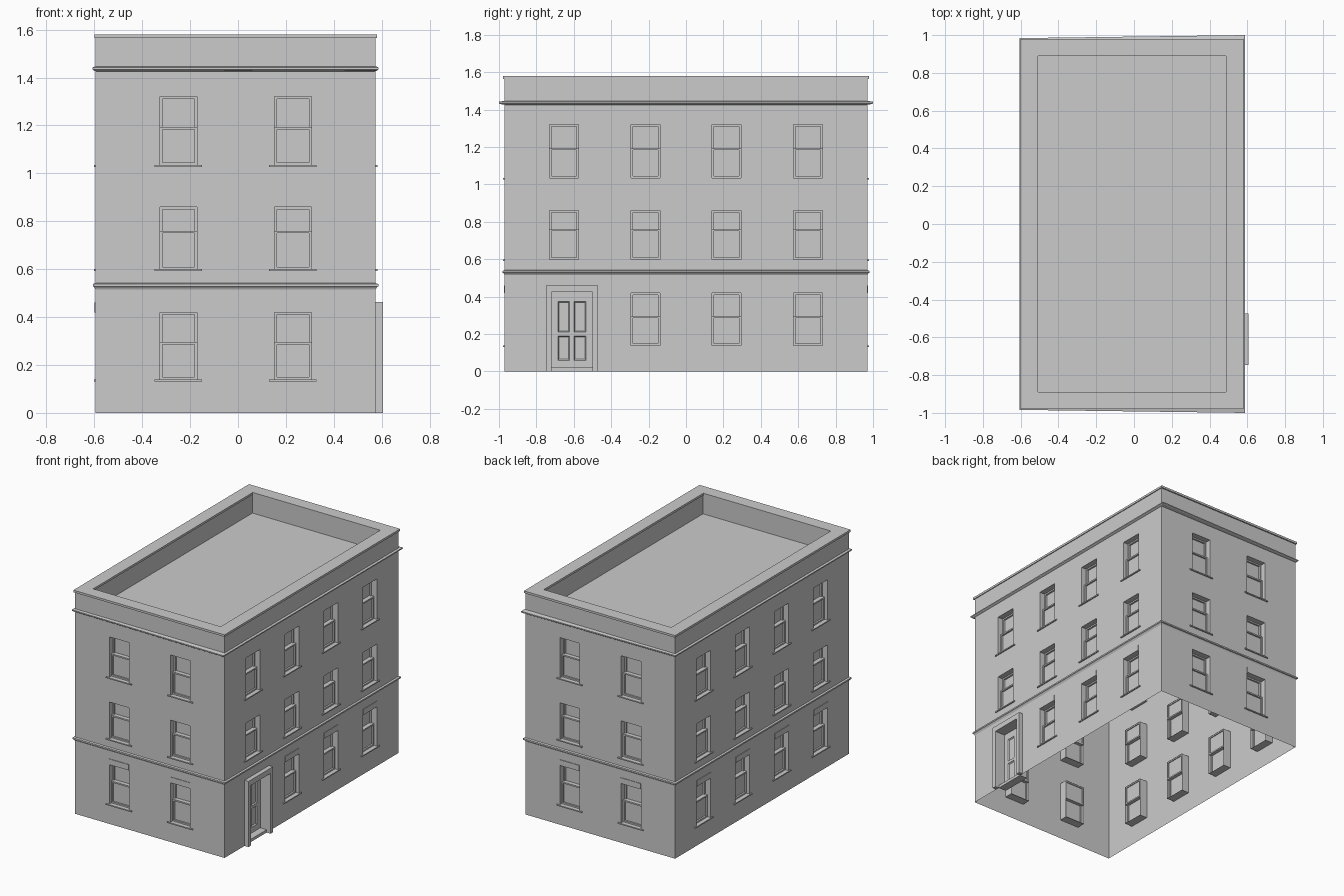
import bpy, bmesh
from math import radians
from mathutils import Matrix, Vector

if "Cube" in bpy.data.objects:
    bpy.data.objects.remove(bpy.data.objects["Cube"])

CX, HX, HY = -0.01, 0.584, 0.97          # body centre x and half sizes
TOP = 1.565
FLOORS = [(0.14, 0.29, 0.42), (0.60, 0.755, 0.86), (1.035, 1.188, 1.32)]  # sill, meeting rail, head
HW = 0.077                               # half window width
DEPTH = 0.06                             # window reveal depth


def finish(name, bm, matrix=Matrix(), recalc=False):
    bmesh.ops.remove_doubles(bm, verts=bm.verts, dist=1e-5)
    if recalc:
        bmesh.ops.recalc_face_normals(bm, faces=bm.faces)
    me = bpy.data.meshes.new(name)
    bm.to_mesh(me)
    bm.free()
    ob = bpy.data.objects.new(name, me)
    ob.matrix_world = matrix
    bpy.context.collection.objects.link(ob)
    return ob


def quad(bm, *pts):
    bm.faces.new([bm.verts.new(p) for p in pts])


def box(bm, x0, x1, y0, y1, z0, z1):
    m = Matrix.Translation(((x0 + x1) / 2, (y0 + y1) / 2, (z0 + z1) / 2)) \
        @ Matrix.Diagonal((x1 - x0, y1 - y0, z1 - z0, 1))
    bmesh.ops.create_cube(bm, size=1, matrix=m)


def frame(bm, x0, x1, z0, z1, y0, y1, t):
    # four bars around a rectangular opening
    box(bm, x0, x0 + t, y0, y1, z0, z1)
    box(bm, x1 - t, x1, y0, y1, z0, z1)
    box(bm, x0 + t, x1 - t, y0, y1, z0, z0 + t)
    box(bm, x0 + t, x1 - t, y0, y1, z1 - t, z1)


def reveal(bm, x0, x1, z0, z1, d):
    # opening sides running inward from the wall face
    c = [(x0, z0), (x1, z0), (x1, z1), (x0, z1)]
    for (ax, az), (bx, bz) in zip(c, c[1:] + c[:1]):
        quad(bm, (ax, 0, az), (bx, 0, bz), (bx, d, bz), (ax, d, az))


def loft(name, rings, cap=False):
    # rings of (x half, y half left, y half right, z) joined in order
    bm = bmesh.new()
    loops = []
    for hx, yl, yr, z in rings:
        loops.append([bm.verts.new(p) for p in (
            (CX - hx, -yl, z), (CX + hx, -yr, z), (CX + hx, yr, z), (CX - hx, yl, z))])
    for a, b in zip(loops, loops[1:]):
        for i in range(4):
            j = (i + 1) % 4
            bm.faces.new((a[i], a[j], b[j], b[i]))
    if cap:
        bm.faces.new(loops[-1])
    return finish(name, bm)


def facade(side, half, columns, matrix, door=None):
    # local x runs along the wall, local y points inward
    wins = [(c - HW, c + HW, f) for c in columns for f in FLOORS
            if not (door and f is FLOORS[0] and door[0] < c < door[1])]
    holes = [(a, b, f[0], f[2]) for a, b, f in wins]
    if door:
        holes.append((door[0], door[1], 0, door[2]))
    xs = sorted({-half, half, *[h[0] for h in holes], *[h[1] for h in holes]})
    zs = sorted({0, TOP, *[h[2] for h in holes], *[h[3] for h in holes]})

    # wall sheet with openings
    bm = bmesh.new()
    for x0, x1 in zip(xs, xs[1:]):
        for z0, z1 in zip(zs, zs[1:]):
            mx, mz = (x0 + x1) / 2, (z0 + z1) / 2
            if not any(h[0] < mx < h[1] and h[2] < mz < h[3] for h in holes):
                quad(bm, (x0, 0, z0), (x1, 0, z0), (x1, 0, z1), (x0, 0, z1))
    for h in holes:
        reveal(bm, *h, DEPTH)
    finish(side + "_wall", bm, matrix)

    sash, glass, trim = bmesh.new(), bmesh.new(), bmesh.new()
    for a, b, (z0, zm, z1) in wins:
        # lower sash sits forward of the upper one
        frame(sash, a, b, z0, zm + 0.005, 0.022, 0.04, 0.01)
        frame(sash, a, b, zm - 0.005, z1, 0.04, 0.058, 0.01)
        quad(glass, (a, 0.034, z0), (b, 0.034, z0), (b, 0.034, zm), (a, 0.034, zm))
        quad(glass, (a, 0.052, zm), (b, 0.052, zm), (b, 0.052, z1), (a, 0.052, z1))
        # sill, and a lintel on the ground floor
        box(trim, a - 0.022, b + 0.022, -0.008, 0, z0 - 0.008, z0)
        if z0 < 0.5:
            box(trim, a, b, -0.004, 0, z1, z1 + 0.04)
    finish(side + "_sashes", sash, matrix)
    finish(side + "_glass", glass, matrix)
    finish(side + "_sills_and_lintels", trim, matrix)


def wall_matrix(angle, x, y):
    return Matrix.Translation((x, y, 0)) @ Matrix.Rotation(radians(angle), 4, 'Z')


# four facades
SHORT, LONG = (-0.239, 0.239), (-0.652, -0.217, 0.217, 0.652)
right = wall_matrix(90, CX + HX, 0)
DOOR = (-0.72, -0.50, 0.425)
facade("front", HX, SHORT, wall_matrix(0, CX, -HY))
facade("back", HX, SHORT, wall_matrix(180, CX, HY))
facade("left", HY, LONG, wall_matrix(-90, CX - HX, 0))
facade("right", HY, LONG, right, DOOR)

# door surround
bm = bmesh.new()
d0, d1, dz = DOOR
box(bm, d0 - 0.027, d0, -0.031, 0, 0, 0.463)
box(bm, d1, d1 + 0.027, -0.031, 0, 0, 0.463)
box(bm, d0, d1, -0.031, 0, dz, 0.463)
finish("door_surround", bm, right)

# door step
bm = bmesh.new()
box(bm, d0, d1, 0, DEPTH, 0, 0.02)
finish("door_step", bm, right)

# door leaf with four sunken panels
bm = bmesh.new()
px = [d0, -0.685, -0.622, -0.598, -0.535, d1]
pz = [0.02, 0.06, 0.19, 0.21, 0.375, dz]
panels = []
for i in range(5):
    for j in range(5):
        x0, x1, z0, z1 = px[i], px[i + 1], pz[j], pz[j + 1]
        f = bm.faces.new([bm.verts.new(p) for p in (
            (x0, 0.05, z0), (x1, 0.05, z0), (x1, 0.05, z1), (x0, 0.05, z1))])
        if i in (1, 3) and j in (1, 3):
            panels.append(f)
bmesh.ops.remove_doubles(bm, verts=bm.verts, dist=1e-5)
bmesh.ops.inset_individual(bm, faces=panels, thickness=0.008, depth=-0.008)
finish("door", bm, right)

# string course above the ground floor
loft("string_course", [(HX, HY, HY, 0.515), (HX + 0.006, 0.975, 0.975, 0.525),
                       (HX + 0.012, 0.981, 0.981, 0.528), (HX + 0.012, 0.981, 0.981, 0.538),
                       (HX, HY, HY, 0.542)])

# main cornice, slightly deeper toward the right end
loft("cornice", [(HX, HY, HY, 1.426), (HX + 0.008, 0.979, 0.994, 1.430),
                 (HX + 0.013, 0.984, 1.0, 1.434), (HX + 0.013, 0.984, 1.0, 1.442),
                 (HX, HY, HY, 1.447)])

# parapet coping, inner parapet walls and flat roof
loft("parapet_and_roof", [(HX, HY, HY, TOP), (HX + 0.006, 0.979, 0.979, TOP),
                          (HX + 0.006, 0.979, 0.979, 1.58), (0.498, 0.89, 0.89, 1.58),
                          (0.498, 0.89, 0.89, TOP), (0.505, 0.897, 0.897, TOP),
                          (0.505, 0.897, 0.897, 1.43)], cap=True)
